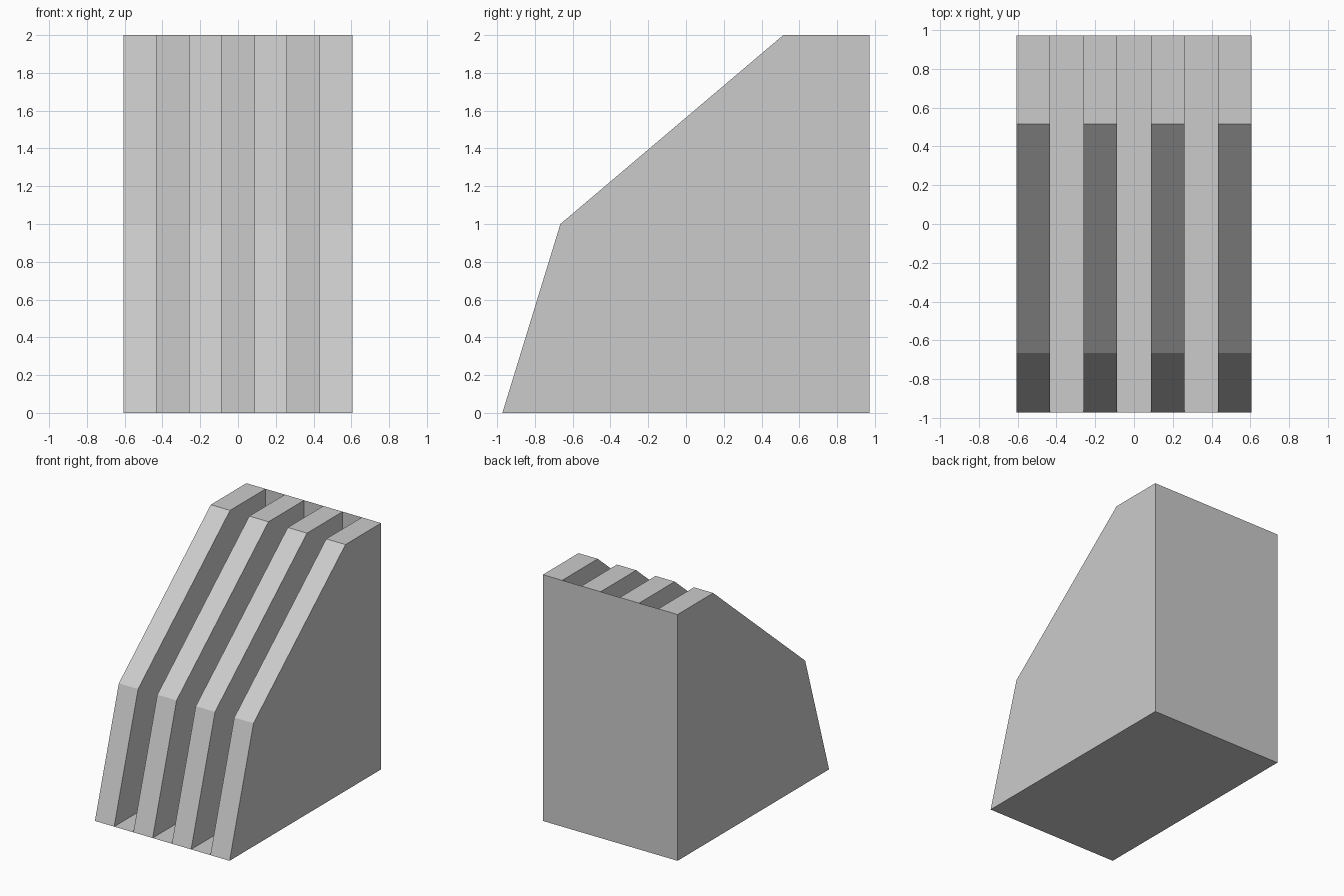
import bpy
import bmesh

if "Cube" in bpy.data.objects:
    bpy.data.objects.remove(bpy.data.objects["Cube"])

HALF_W, HALF_D, HEIGHT = 0.605, 0.972, 2.0
DIVIDERS = 4
PITCH = 2 * HALF_W / (2 * DIVIDERS - 1)   # dividers and slots are equally wide

# Side profile (y, z) from the front foot over the top to the back foot
FRONT_FOOT, KNEE = (-HALF_D, 0), (-0.665, 1.0)
TOP_FRONT, TOP_BACK, BACK_FOOT = (0.515, HEIGHT), (HALF_D, HEIGHT), (HALF_D, 0)


def sheet(name, path, half_width, side_profile=None):
    """Sweep a (y, z) path across x, optionally closing both sides."""
    bm = bmesh.new()

    def side_verts(x, pts):
        return [bm.verts.new((x, y, z)) for y, z in pts]

    pts = side_profile or path
    left, right = side_verts(-half_width, pts), side_verts(half_width, pts)
    for i in range(len(path) - 1):
        bm.faces.new((left[i], right[i], right[i + 1], left[i + 1]))
    if side_profile:
        bm.faces.new(left)
        bm.faces.new(right[::-1])
    mesh = bpy.data.meshes.new(name)
    bm.to_mesh(mesh)
    bm.free()
    obj = bpy.data.objects.new(name, mesh)
    bpy.context.collection.objects.link(obj)
    return obj


# Thin floor and back panel closing the slots and the dividers
sheet("floor_and_back", [TOP_BACK, BACK_FOOT, FRONT_FOOT], HALF_W)

# Four solid-looking dividers standing on the floor against the back
front_path = [FRONT_FOOT, KNEE, TOP_FRONT, TOP_BACK]
for i in range(DIVIDERS):
    divider = sheet(f"divider_{i + 1}", front_path, PITCH / 2,
                    front_path + [BACK_FOOT])
    divider.location.x = -HALF_W + PITCH * (2 * i + 0.5)
